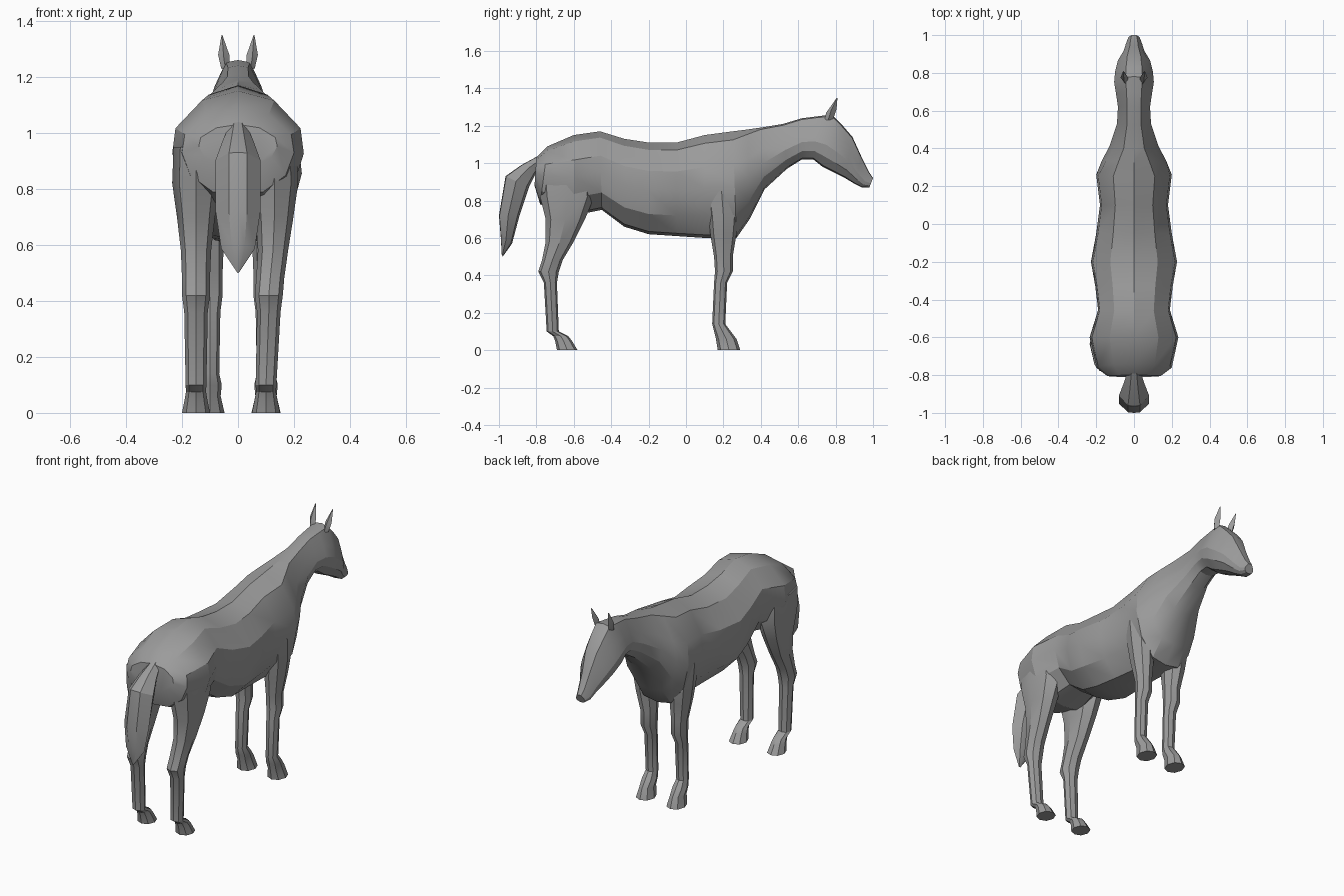
import bpy
import bmesh
import math

old_cube = bpy.data.objects.get("Cube")
if old_cube:
    bpy.data.objects.remove(old_cube, do_unlink=True)

# Single coat colour
coat = bpy.data.materials.new("coat_grey")
coat.use_nodes = True
COLOUR = (0.33, 0.33, 0.33, 1)
coat.diffuse_color = COLOUR
for node in coat.node_tree.nodes:
    if node.type == 'BSDF_PRINCIPLED':
        node.inputs["Base Color"].default_value = COLOUR
        node.inputs["Roughness"].default_value = 0.8


def loft(name, stations, profile, angle=28):
    """Skin rings. A station is (y, z of one end, y, z of other end, half width, centre x).
    The half profile gives (width fraction, fraction along from second end to first)."""
    bm = bmesh.new()
    rings = []
    for ya, za, yb, zb, width, cx in stations:
        half = profile(ya) if callable(profile) else profile
        mirrored = [(-u, v) for u, v in reversed(half[1:-1])]
        rings.append([bm.verts.new((cx + u * width, yb + (ya - yb) * v, zb + (za - zb) * v))
                      for u, v in half + mirrored])
    count = len(rings[0])
    for first, second in zip(rings, rings[1:]):
        for i in range(count):
            j = (i + 1) % count
            bm.faces.new((first[i], first[j], second[j], second[i]))
    bm.faces.new(rings[0])
    bm.faces.new(rings[-1])
    bmesh.ops.recalc_face_normals(bm, faces=bm.faces)
    mesh = bpy.data.meshes.new(name)
    bm.to_mesh(mesh)
    bm.free()
    mesh.materials.append(coat)
    obj = bpy.data.objects.new(name, mesh)
    bpy.context.collection.objects.link(obj)
    bpy.ops.object.select_all(action='DESELECT')
    obj.select_set(True)
    bpy.context.view_layer.objects.active = obj
    bpy.ops.object.shade_smooth_by_angle(angle=math.radians(angle))
    return obj


# Body, neck and head in one skin, from rump to muzzle
BARREL = [(0, 1), (.55, .92), (.95, .69), (1, .48), (.85, .22), (.45, .03), (0, 0)]
NECK = [(0, 1), (.42, .97), (.8, .66), (1, .42), (.9, .2), (.5, .03), (0, 0)]


def body_profile(y):
    t = min(max((y - .25) / .15, 0), 1)
    return [(a + (c - a) * t, b + (d - b) * t) for (a, b), (c, d) in zip(BARREL, NECK)]


torso = [
    (-.80, 1.03, -.81, .88, .14),
    (-.74, 1.09, -.78, .78, .2),
    (-.6, 1.15, -.6, .72, .235),
    (-.46, 1.17, -.45, .75, .19),
    (-.33, 1.13, -.33, .66, .205),
    (-.2, 1.11, -.2, .62, .228),
    (-.05, 1.11, -.05, .61, .2),
    (.1, 1.15, .1, .6, .18),
    (.25, 1.17, .27, .6, .2),
    (.33, 1.18, .34, .7, .17),
]
neck_and_head = [
    (.4, 1.19, .42, .86, .13),
    (.52, 1.21, .54, .97, .09),
    (.62, 1.24, .62, 1.02, .085),
    (.7, 1.25, .68, 1.02, .095),
    (.78, 1.26, .73, .98, .105),
    (.83, 1.21, .79, .95, .1),
    (.89, 1.14, .85, .92, .085),
    (.94, 1.03, .9, .89, .055),
    (.98, .95, .94, .87, .042),
    (1, .92, .98, .87, .03),
]
loft("body_and_head", [s + (0,) for s in torso + neck_and_head], body_profile)

# Legs: rows of height, rear y, front y, half width, outward shift of the centre
LIMB = [(0, 1), (.7, .87), (1, .5), (.7, .13), (0, 0)]
front_leg = [
    (.85, .1, .28, .07, .02),
    (.72, .12, .28, .065, .02),
    (.62, .13, .27, .06, .01),
    (.5, .15, .25, .045, 0),
    (.42, .155, .25, .045, 0),
    (.36, .15, .22, .037, 0),
    (.14, .14, .21, .033, 0),
    (.1, .15, .24, .042, 0),
    (.06, .16, .27, .038, 0),
    (0, .17, .29, .052, 0),
]
hind_leg = [
    (.95, -.79, -.5, .08, .03),
    (.82, -.78, -.49, .085, .03),
    (.7, -.75, -.54, .068, .03),
    (.58, -.75, -.6, .054, .025),
    (.48, -.77, -.66, .05, .015),
    (.42, -.79, -.68, .05, .01),
    (.36, -.76, -.69, .042, .01),
    (.1, -.745, -.68, .037, 0),
    (.075, -.71, -.63, .036, 0),
    (.05, -.7, -.61, .04, 0),
    (0, -.69, -.58, .05, 0),
]


def leg(name, rows, foot_x, spread):
    side = math.copysign(spread, foot_x)
    loft(name, [(front, z, rear, z, half, foot_x + side * shift)
                for z, rear, front, half, shift in rows], LIMB)


leg("front_leg_left", front_leg, .1, 1)
leg("front_leg_right", front_leg, -.1, 1)
leg("hind_leg_left", hind_leg, .1, 1)
leg("hind_leg_right", hind_leg, -.15, 0)

# Tail
TAIL = [(0, 1), (.4, .97), (1, .55), (.6, .1), (0, 0)]
tail = [
    (-.77, 1.05, -.76, 1.0, .03),
    (-.88, .99, -.8, .95, .055),
    (-.965, .93, -.84, .87, .08),
    (-1, .72, -.89, .72, .08),
    (-.99, .6, -.93, .57, .06),
    (-.985, .51, -.98, .5, .006),
]
loft("tail", [s + (0,) for s in tail], TAIL)

# Ears
EAR = [(0, 1), (1, .45), (0, 0)]
ear = [
    (.785, 1.23, .74, 1.23, .015),
    (.805, 1.29, .75, 1.27, .02),
    (.81, 1.35, .803, 1.345, .002),
]
for label, sign in (("left", 1), ("right", -1)):
    loft("ear_" + label, [s + (sign * (.045 + .006 * i),) for i, s in enumerate(ear)], EAR)
